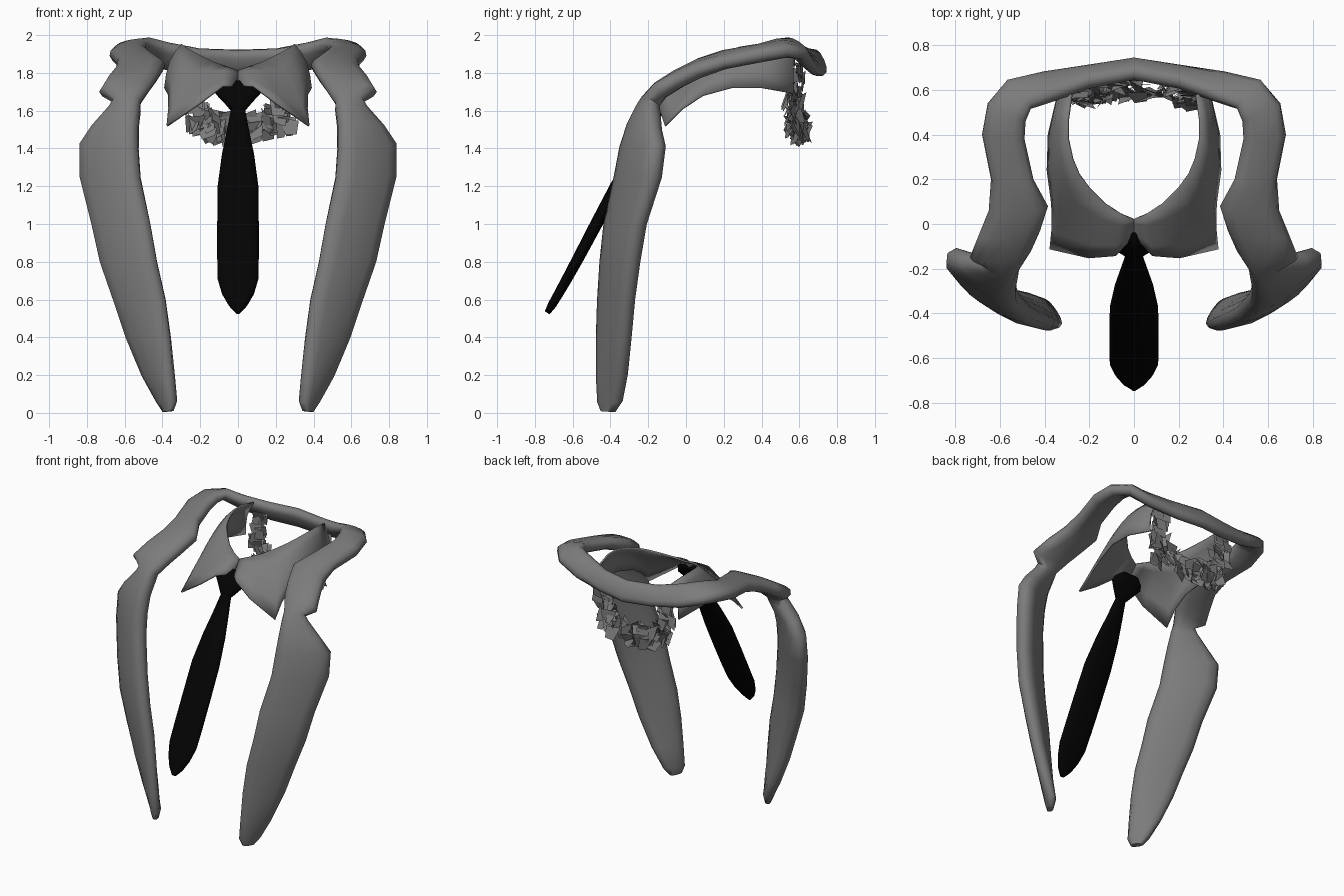
import bpy, bmesh, math, random
from mathutils import Vector

if "Cube" in bpy.data.objects:
    bpy.data.objects.remove(bpy.data.objects["Cube"])


def material(name, v):
    m = bpy.data.materials.new(name)
    m.diffuse_color = (v, v, v, 1)
    m.use_nodes = True
    m.node_tree.nodes["Principled BSDF"].inputs["Base Color"].default_value = m.diffuse_color
    return m


GREY = material("grey cloth", 0.2)
BLACK = material("black cloth", 0.001)


def finish(name, verts, faces, mat, angle=40, fix=True):
    me = bpy.data.meshes.new(name)
    me.from_pydata([tuple(v) for v in verts], [], faces)
    if fix:
        bm = bmesh.new()
        bm.from_mesh(me)
        bmesh.ops.remove_doubles(bm, verts=bm.verts, dist=0.0005)
        bmesh.ops.recalc_face_normals(bm, faces=bm.faces)
        bm.to_mesh(me)
        bm.free()
    ob = bpy.data.objects.new(name, me)
    bpy.context.collection.objects.link(ob)
    me.materials.append(mat)
    bpy.ops.object.select_all(action='DESELECT')
    ob.select_set(True)
    bpy.context.view_layer.objects.active = ob
    bpy.ops.object.shade_smooth_by_angle(angle=math.radians(angle))
    return ob


def power(v, e):
    return math.copysign(abs(v) ** e, v)


def loft(name, stations, mat, n=12, angle=65):
    """Cloth band through (edge a, edge b, thickness) stations."""
    mids = [(Vector(a) + Vector(b)) / 2 for a, b, t in stations]
    verts, faces = [], []
    for i, (a, b, t) in enumerate(stations):
        half = (Vector(b) - Vector(a)) / 2
        tangent = mids[min(i + 1, len(mids) - 1)] - mids[max(i - 1, 0)]
        normal = tangent.cross(half).normalized() * t / 2
        for k in range(n):
            c, s = math.cos(2 * math.pi * k / n), math.sin(2 * math.pi * k / n)
            verts.append(mids[i] + half * power(c, 0.85) + normal * power(s, 0.65))
    for i in range(len(stations) - 1):
        for k in range(n):
            j = (k + 1) % n
            faces.append((i * n + k, i * n + j, (i + 1) * n + j, (i + 1) * n + k))
    faces += [tuple(range(n)), tuple(range(len(verts) - n, len(verts)))]
    return finish(name, verts, faces, mat, angle)


def flip(p):
    return (-p[0], p[1], p[2])


# Scarf: round the back of the neck, over the shoulder, to the pinch in front
neck = [
    ((0.00, 0.665, 1.92), (0.00, 0.725, 1.785), 0.08),
    ((0.20, 0.625, 1.925), (0.20, 0.695, 1.795), 0.08),
    ((0.36, 0.56, 1.95), (0.41, 0.67, 1.83), 0.08),
    ((0.46, 0.52, 1.97), (0.57, 0.64, 1.89), 0.08),
    ((0.485, 0.46, 1.95), (0.655, 0.54, 1.91), 0.09),
    ((0.49, 0.38, 1.92), (0.68, 0.40, 1.89), 0.09),
    ((0.45, 0.20, 1.89), (0.64, 0.20, 1.85), 0.09),
    ((0.385, 0.08, 1.84), (0.65, 0.06, 1.81), 0.10),
    ((0.42, -0.03, 1.78), (0.695, -0.05, 1.76), 0.10),
    ((0.46, -0.12, 1.72), (0.735, -0.15, 1.70), 0.10),
    ((0.515, -0.205, 1.65), (0.66, -0.17, 1.65), 0.10),
]
# Scarf end: a flat panel, its outer edge set further back
tail = [
    ((0.52, -0.24, 1.61), (0.68, -0.16, 1.61), 0.11),
    ((0.53, -0.29, 1.52), (0.77, -0.15, 1.51), 0.12),
    ((0.53, -0.33, 1.40), (0.835, -0.13, 1.42), 0.13),
    ((0.52, -0.36, 1.25), (0.835, -0.15, 1.25), 0.13),
    ((0.465, -0.415, 1.00), (0.775, -0.23, 1.00), 0.12),
    ((0.43, -0.435, 0.80), (0.73, -0.265, 0.80), 0.12),
    ((0.385, -0.45, 0.60), (0.66, -0.29, 0.60), 0.11),
    ((0.36, -0.46, 0.40), (0.59, -0.305, 0.40), 0.10),
    ((0.345, -0.465, 0.20), (0.50, -0.32, 0.20), 0.09),
    ((0.335, -0.465, 0.06), (0.42, -0.34, 0.06), 0.07),
    ((0.35, -0.45, 0.01), (0.39, -0.375, 0.005), 0.04),
]
right_half = neck + tail
left_half = [(flip(a), flip(b), t) for a, b, t in right_half[:0:-1]]
loft("scarf", left_half + right_half, GREY)

# Shirt collar: two leaves between the neckline and the pointed outer edge
neckline = [(0, 0.02, 1.81), (0.06, 0.045, 1.83), (0.13, 0.09, 1.855), (0.20, 0.16, 1.89),
            (0.245, 0.22, 1.915), (0.275, 0.29, 1.935), (0.295, 0.38, 1.95),
            (0.295, 0.47, 1.95), (0.28, 0.58, 1.93)]
hem = [(0, -0.05, 1.73), (0.08, -0.14, 1.73), (0.20, -0.15, 1.64), (0.375, -0.11, 1.52),
       (0.365, -0.02, 1.61), (0.365, 0.09, 1.68), (0.385, 0.24, 1.72),
       (0.38, 0.40, 1.72), (0.34, 0.57, 1.69)]
ROWS = 5
for side, label in ((1, "right"), (-1, "left")):
    verts, faces = [], []
    for i, (a, b) in enumerate(zip(neckline, hem)):
        a, b = Vector(a), Vector(b)
        for r in range(ROWS):
            u = r / (ROWS - 1)
            p = a.lerp(b, u)
            bulge = 0.03 * math.sin(math.pi * u) * min(1, i / 6)
            p += Vector((0.6, -0.2, 0.7)) * bulge
            verts.append((p.x * side, p.y, p.z))
            if i and r:
                k = i * ROWS + r
                faces.append((k, k - 1, k - ROWS - 1, k - ROWS))
    leaf = finish(label + "_collar_leaf", verts, faces, GREY, 60)
    mod = leaf.modifiers.new("cloth", 'SOLIDIFY')
    mod.thickness, mod.offset = 0.012, 0

# Crumpled cloth: torn scraps hanging behind the neck
random.seed(4)
verts, faces = [], []
for i in range(85):
    x = random.uniform(-0.25, 0.28)
    w = (x / 0.29) ** 2
    c = Vector((x, 0.61 - 0.06 * w + random.uniform(-0.04, 0.04),
                1.50 + 0.09 * w + random.uniform(-0.04, 0.05) * (1 + w)))
    along = Vector((random.uniform(0.4, 1), random.uniform(-0.5, 0.5), random.uniform(-0.4, 0.4))) * 0.06
    down = Vector((random.uniform(-0.3, 0.3), random.uniform(-0.6, 0.6), -1)) * 0.045
    k = len(verts)
    verts += [c - along - down, c + along - down * 0.6, c + along * 0.7 + down, c - along * 0.5 + down]
    faces.append((k, k + 1, k + 2, k + 3))
# upper scraps joining the collar ends
for side in (-1, 1):
    for i in range(16):
        c = Vector((side * random.uniform(0.22, 0.30), random.uniform(0.55, 0.61), 1.62 + i * 0.015))
        k = len(verts)
        verts += [c + Vector((sx * random.uniform(0.02, 0.05), random.uniform(-0.03, 0.03), dz))
                  for sx, dz in ((-1, -0.04), (1, -0.03), (1, 0.04), (-1, 0.03))]
        faces.append((k, k + 1, k + 2, k + 3))
finish("crumpled_cloth", verts, faces, GREY, 10, fix=False)


# Necktie: (half width, y, z, thickness) down the blade and across the knot
def tie(name, rows):
    loft(name, [((-w, y, z), (w, y, z), t) for w, y, z, t in rows], BLACK)


tie("tie_blade", [
    (0.035, -0.13, 1.62, 0.04), (0.06, -0.20, 1.49, 0.05), (0.085, -0.27, 1.37, 0.06),
    (0.108, -0.37, 1.20, 0.065), (0.11, -0.475, 1.00, 0.065), (0.11, -0.57, 0.82, 0.06),
    (0.108, -0.63, 0.71, 0.055), (0.085, -0.675, 0.63, 0.05), (0.05, -0.71, 0.57, 0.045),
    (0.01, -0.735, 0.53, 0.03)])
tie("tie_knot", [
    (0.06, -0.03, 1.75, 0.03), (0.11, -0.06, 1.72, 0.06), (0.12, -0.08, 1.69, 0.07),
    (0.075, -0.11, 1.645, 0.07), (0.04, -0.135, 1.605, 0.05)])
